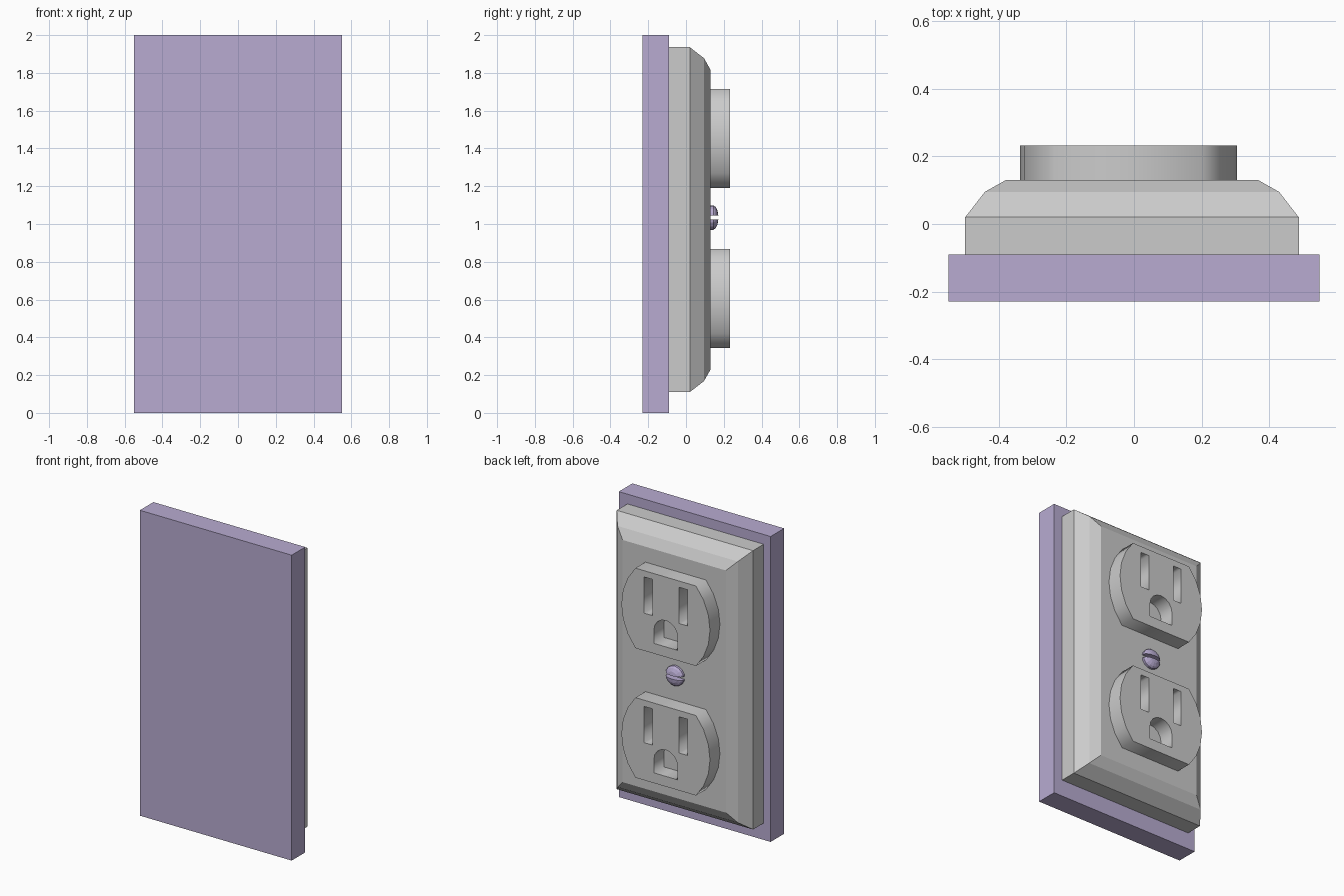
import bpy, bmesh
from math import sin, cos, pi, asin, sqrt
from mathutils import Vector

if "Cube" in bpy.data.objects:
    bpy.data.objects.remove(bpy.data.objects["Cube"])

purple = bpy.data.materials.new("purple")
purple.diffuse_color = (0.48, 0.41, 0.64, 1)
purple.use_nodes = True
purple.node_tree.nodes["Principled BSDF"].inputs["Base Color"].default_value = purple.diffuse_color


def add_object(name, bm, mat=None):
    bmesh.ops.recalc_face_normals(bm, faces=bm.faces)
    mesh = bpy.data.meshes.new(name)
    bm.to_mesh(mesh)
    bm.free()
    if mat:
        mesh.materials.append(mat)
    obj = bpy.data.objects.new(name, mesh)
    bpy.context.collection.objects.link(obj)
    return obj


def loft(rings):
    """Closed solid through a list of equal-length point rings."""
    bm = bmesh.new()
    loops = [[bm.verts.new(p) for p in ring] for ring in rings]
    for a, b in zip(loops, loops[1:]):
        for i in range(len(a)):
            j = (i + 1) % len(a)
            bm.faces.new((a[i], a[j], b[j], b[i]))
    bm.faces.new(loops[0])
    bm.faces.new(loops[-1])
    return bm


def rect(cx, cz, w, h, y):
    return [(cx + sx * w, y, cz + sz * h)
            for sx, sz in ((-1, -1), (1, -1), (1, 1), (-1, 1))]


# Backing board
add_object("backing_board",
           loft([rect(0, 1, 0.55, 1, y) for y in (-0.23, -0.09)]), purple)

# Cover plate with a two-step bevel
steps = [(-0.09, 0), (0.02, 0), (0.095, 0.058), (0.13, 0.12)]
add_object("cover_plate",
           loft([rect(-0.006, 1.023, 0.494 - i, 0.913 - i, y) for y, i in steps]))

# Socket face outline: flat top and bottom, arced sides
R, OFF, HALF_H, SEG = 0.388, 0.067, 0.262, 6
span = asin(HALF_H / R)
right = [(R * cos(a) - OFF, R * sin(a))
         for a in (-span + 2 * span * i / SEG for i in range(SEG + 1))]
outline = right + [(-x, -z) for x, z in right]

# Holes: two blade slots and an arched earth hole
slots = [[(s * 0.096, -0.016), (s * 0.158, -0.016), (s * 0.158, 0.221), (s * 0.096, 0.221)]
         for s in (-1, 1)]
arch = [(-0.086, -0.195), (0.086, -0.195)]
arch += [(0.086 * cos(pi * i / 8), -0.108 + 0.086 * sin(pi * i / 8)) for i in range(9)]


def socket(name, z):
    curve = bpy.data.curves.new(name, 'CURVE')
    curve.dimensions = '2D'
    curve.fill_mode = 'BOTH'
    curve.extrude = 0.0515
    for pts in [outline, *slots, arch]:
        sp = curve.splines.new('POLY')
        sp.points.add(len(pts) - 1)
        for p, (x, y) in zip(sp.points, pts):
            p.co = (x, y, 0, 1)
        sp.use_cyclic_u = True
    obj = bpy.data.objects.new(name, curve)
    bpy.context.collection.objects.link(obj)
    obj.location = (-0.016, 0.1815, z)
    obj.rotation_euler.x = pi / 2
    bpy.ops.object.select_all(action='DESELECT')
    obj.select_set(True)
    bpy.context.view_layer.objects.active = obj
    bpy.ops.object.convert(target='MESH')
    bpy.context.object.data.shade_flat()


socket("upper_socket", 1.453)
socket("lower_socket", 0.605)

# Domed screw head, split by a horizontal driver slot
profile = [(0.065, 0.125), (0.065, 0.145), (0.056, 0.157), (0.036, 0.167), (0.012, 0.171)]
for side, name in ((1, "screw_upper_half"), (-1, "screw_lower_half")):
    bm = loft([[(-0.018 + r * cos(2 * pi * i / 16), y, 1.034 + r * sin(2 * pi * i / 16))
                for i in range(16)] for r, y in profile])
    cut = bmesh.ops.bisect_plane(bm, geom=bm.verts[:] + bm.edges[:] + bm.faces[:],
                                 plane_co=Vector((0, 0, 1.034 + side * 0.0105)),
                                 plane_no=Vector((0, 0, side)), clear_inner=True)
    bmesh.ops.holes_fill(bm, edges=[e for e in bm.edges if e.is_boundary], sides=0)
    add_object(name, bm, purple)
